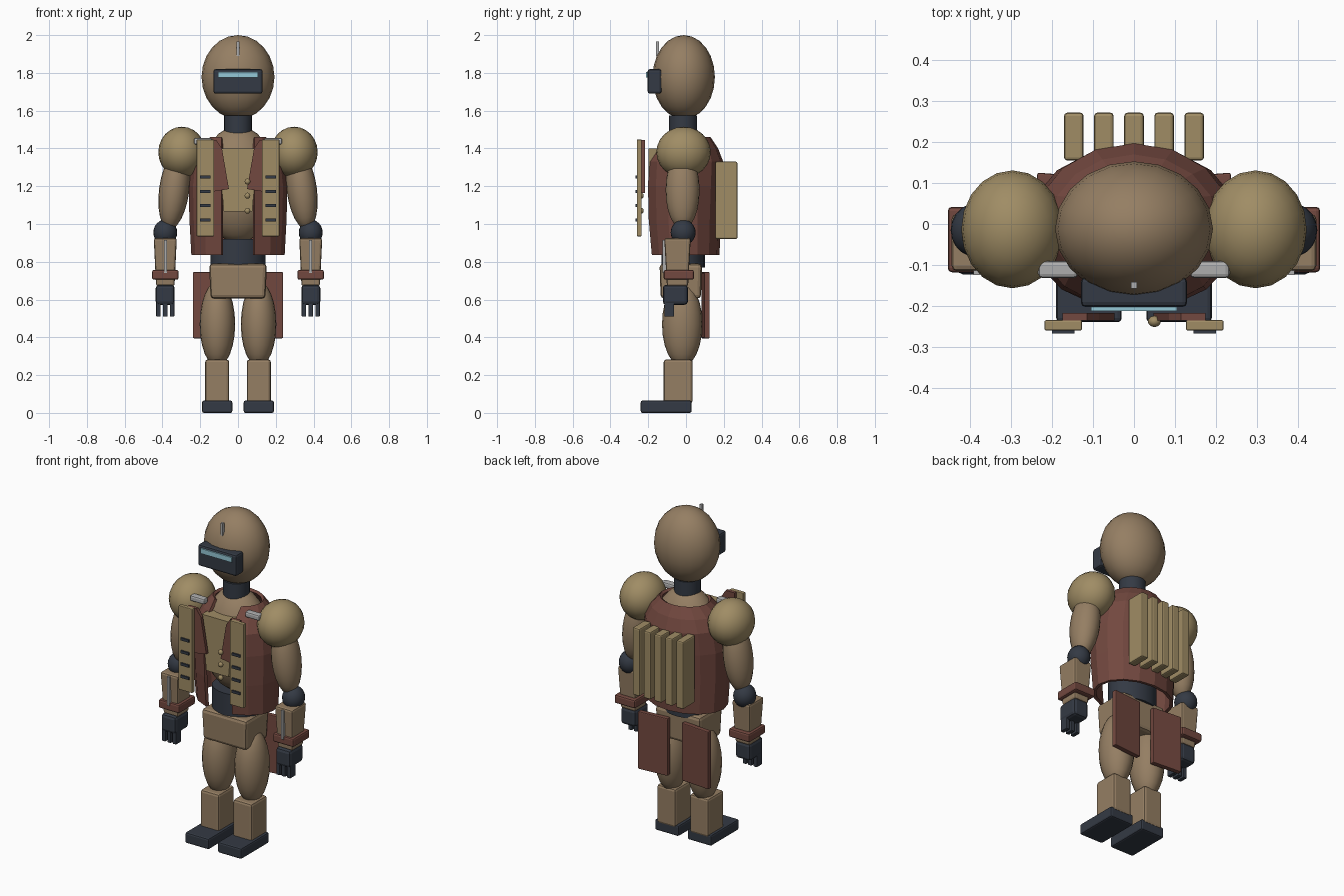
import bpy, bmesh, math
from mathutils import Matrix, Vector

if "Cube" in bpy.data.objects:
    bpy.data.objects.remove(bpy.data.objects["Cube"])


def material(name, r, g, b):
    m = bpy.data.materials.new(name)
    m.diffuse_color = (r, g, b, 1)
    m.use_nodes = True
    m.node_tree.nodes["Principled BSDF"].inputs["Base Color"].default_value = m.diffuse_color
    return m


BROWN = material("brown_shell", 0.30, 0.21, 0.125)
TAN = material("tan_armour", 0.35, 0.265, 0.13)
RED = material("red_cloth", 0.17, 0.065, 0.05)
DARK = material("dark_joint", 0.034, 0.042, 0.058)
GLOW = material("visor_glow", 0.30, 0.58, 0.68)
STEEL = material("steel", 0.42, 0.42, 0.42)


def finish(name, bm, mat, smooth=False, bevel=0):
    bmesh.ops.recalc_face_normals(bm, faces=bm.faces)
    mesh = bpy.data.meshes.new(name)
    bm.to_mesh(mesh)
    bm.free()
    for p in mesh.polygons:
        p.use_smooth = smooth
    mesh.materials.append(mat)
    ob = bpy.data.objects.new(name, mesh)
    bpy.context.collection.objects.link(ob)
    if bevel:
        mod = ob.modifiers.new("bevel", "BEVEL")
        mod.width, mod.segments = bevel, 2
    return ob


def box(name, x, y, z, mat, bevel=0.0, taper=1.0, turn=0.0):
    """Box from (min, max) ranges; taper scales the bottom, turn spins about z."""
    bm = bmesh.new()
    bmesh.ops.create_cube(bm, size=1)
    for v in bm.verts:
        k = taper if v.co.z < 0 else 1
        v.co = Vector((v.co.x * (x[1] - x[0]) * k, v.co.y * (y[1] - y[0]) * k,
                       v.co.z * (z[1] - z[0])))
    ob = finish(name, bm, mat, bevel=bevel)
    ob.location = (sum(x) / 2, sum(y) / 2, sum(z) / 2)
    ob.rotation_euler.z = turn
    return ob


def ellipsoid(name, c, r, mat, tilt=0.0, seg=20, rings=12):
    bm = bmesh.new()
    bmesh.ops.create_uvsphere(bm, u_segments=seg, v_segments=rings, radius=1)
    bmesh.ops.scale(bm, vec=r, verts=bm.verts)
    ob = finish(name, bm, mat, smooth=True)
    ob.location = c
    ob.rotation_euler.y = tilt
    return ob


def cylinder(name, c, r, z, mat, ry=None, seg=20):
    bm = bmesh.new()
    bmesh.ops.create_cone(bm, cap_ends=True, segments=seg, radius1=1, radius2=1, depth=1)
    bmesh.ops.scale(bm, vec=(r, ry or r, z[1] - z[0]), verts=bm.verts)
    ob = finish(name, bm, mat)
    for p in ob.data.polygons:
        p.use_smooth = len(p.vertices) == 4
    ob.location = (c[0], c[1], sum(z) / 2)
    return ob


def plate(name, pts, y, mat):
    """Extrude an (x, z) outline through the y range."""
    bm = bmesh.new()
    f = bm.faces.new([bm.verts.new((px, y[0], pz)) for px, pz in pts])
    ext = bmesh.ops.extrude_face_region(bm, geom=[f])["geom"]
    bmesh.ops.translate(bm, vec=(0, y[1] - y[0], 0),
                        verts=[v for v in ext if isinstance(v, bmesh.types.BMVert)])
    return finish(name, bm, mat)


def span(s, a, b):
    """Mirror an x range to the chosen side."""
    return (a, b) if s > 0 else (-b, -a)


# Head, visor and neck
ellipsoid("head", (0, -0.012, 1.778), (0.193, 0.165, 0.222), BROWN)
box("visor", (-0.13, 0.13), (-0.203, -0.13), (1.69, 1.82), DARK, 0.012)
box("visor_light", (-0.105, 0.105), (-0.212, -0.195), (1.775, 1.805), GLOW)
box("head_antenna", (-0.007, 0.007), (-0.158, -0.142), (1.89, 1.965), STEEL)
cylinder("neck", (0, -0.015), 0.074, (1.48, 1.575), DARK)

# Torso
ellipsoid("torso", (0, -0.01, 1.21), (0.205, 0.165, 0.31), BROWN)
cylinder("waist", (0, -0.015), 0.145, (0.77, 0.92), DARK, ry=0.115)
box("pelvis", (-0.153, 0.153), (-0.14, 0.085), (0.605, 0.79), BROWN, 0.02, 0.95)
plate("shirt_front", [(-0.105, 1.4), (0.105, 1.4), (0.075, 1.065), (-0.075, 1.065)],
      (-0.198, -0.12), TAN)
for z in (1.225, 1.15, 1.07):
    ellipsoid("button", (0.05, -0.238, z), (0.016, 0.014, 0.016), TAN, seg=10, rings=6)

# Open vest lofted from elliptical rings, gap at the front
bm = bmesh.new()
N = 14
rows = []
for z, rx, ry, cy in ((0.835, 0.247, 0.185, -0.008), (1.02, 0.257, 0.197, -0.012),
                      (1.20, 0.262, 0.203, -0.01), (1.33, 0.245, 0.203, -0.006),
                      (1.40, 0.205, 0.17, 0.0), (1.46, 0.15, 0.125, 0.005)):
    gap = math.asin(0.088 / rx)
    angles = [gap + (2 * math.pi - 2 * gap) * i / N for i in range(N + 1)]
    rows.append([bm.verts.new((rx * math.sin(a), cy - ry * math.cos(a), z)) for a in angles])
for lo, hi in zip(rows, rows[1:]):
    for i in range(N):
        bm.faces.new((lo[i], lo[i + 1], hi[i + 1], hi[i]))
vest = finish("vest", bm, RED)
mod = vest.modifiers.new("thickness", "SOLIDIFY")
mod.thickness, mod.offset = 0.018, -1

# Ribbed back pack
for i in range(-2, 3):
    x = i * 0.0735
    box("back_rib", (x - 0.024, x + 0.024), (0.155, 0.272), (0.92, 1.33), TAN, 0.008)

for s in (-1, 1):
    # Chest straps, lapels and clips
    box("chest_strap", span(s, 0.127, 0.219), (-0.26, -0.235), (0.935, 1.447), TAN, 0.004)
    for z in (1.25, 1.172, 1.097, 1.022):
        box("strap_slot", span(s, 0.145, 0.2), (-0.268, -0.25), (z - 0.008, z + 0.008), DARK)
    plate("lapel", [(s * px, pz) for px, pz in
                    ((0.175, 1.445), (0.115, 1.445), (0.085, 1.4), (0.048, 1.185), (0.175, 1.165))],
          (-0.236, -0.217), RED)
    box("shoulder_clip", span(s, 0.137, 0.234), (-0.132, -0.09), (1.42, 1.455), STEEL, 0.01)

    # Arms
    ellipsoid("shoulder_pad", (s * 0.297, -0.013, 1.38), (0.125, 0.144, 0.135), TAN)
    ellipsoid("upper_arm", (s * 0.338, -0.018, 1.18), (0.08, 0.09, 0.21), BROWN, tilt=-s * 0.13)
    ellipsoid("elbow", (s * 0.385, -0.015, 0.955), (0.063, 0.066, 0.068), DARK)
    box("forearm", span(s, 0.324, 0.446), (-0.115, 0.025), (0.67, 0.925), BROWN, 0.012, 0.8)
    box("forearm_rod", span(s, 0.376, 0.392), (-0.125, -0.105), (0.74, 0.915), STEEL)
    box("cuff", span(s, 0.315, 0.455), (-0.118, 0.042), (0.705, 0.757), RED, 0.01)
    box("hand", span(s, 0.335, 0.436), (-0.123, 0.01), (0.572, 0.678), DARK, 0.018)
    for x in (0.349, 0.385, 0.421):
        box("finger", span(s, x - 0.012, x + 0.012), (-0.115, -0.063), (0.51, 0.6), DARK, 0.004)

    # Legs
    ellipsoid("thigh", (s * 0.109, -0.02, 0.47), (0.094, 0.107, 0.225), BROWN)
    box("shin", span(s, 0.047, 0.174), (-0.118, 0.035), (0.05, 0.283), BROWN, 0.014)
    box("foot", span(s, 0.03, 0.19), (-0.24, 0.03), (0.0, 0.065), DARK, 0.01)

    # Coat tails behind the thighs
    box("coat_tail", span(s, 0.048, 0.238), (0.088, 0.118), (0.395, 0.745), RED, 0.005,
        turn=s * 0.08)
